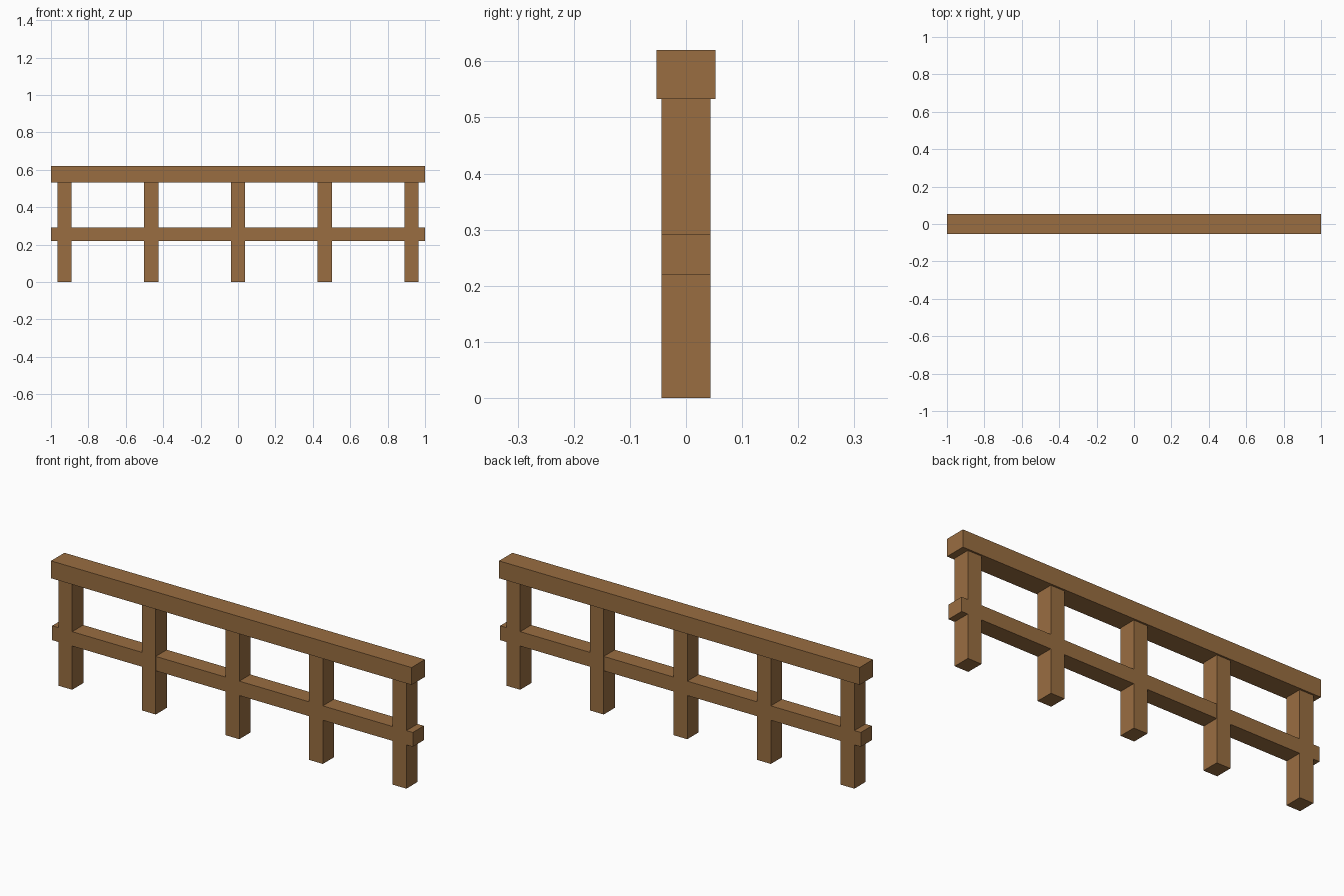
import bpy
import bmesh
from mathutils import Matrix, Vector

default = bpy.data.objects.get("Cube")
if default:
    bpy.data.objects.remove(default, do_unlink=True)

# Brown timber
wood = bpy.data.materials.new("brown_wood")
wood.use_nodes = True
colour = (0.32, 0.155, 0.053, 1)
wood.diffuse_color = colour
wood.node_tree.nodes["Principled BSDF"].inputs["Base Color"].default_value = colour


def beam(name, x, width, depth, bottom, top):
    """Square-cut timber centred on y = 0."""
    size = Vector((width, depth, top - bottom))
    centre = Vector((x, 0, (bottom + top) / 2))
    bm = bmesh.new()
    bmesh.ops.create_cube(bm, size=1, matrix=Matrix.LocRotScale(centre, None, size))
    mesh = bpy.data.meshes.new(name)
    bm.to_mesh(mesh)
    bm.free()
    mesh.materials.append(wood)
    obj = bpy.data.objects.new(name, mesh)
    bpy.context.collection.objects.link(obj)
    return obj


LENGTH = 2.0
POST_SPACING = 0.4635
POST_DEPTH = 0.088
TOP_RAIL_BOTTOM = 0.533

# Rails
beam("top_rail", 0, LENGTH, 0.106, TOP_RAIL_BOTTOM, 0.62)
beam("lower_rail", 0, LENGTH, POST_DEPTH - 0.0005, 0.219, 0.291)

# Evenly spaced posts
for i in range(5):
    beam(f"post_{i + 1}", (i - 2) * POST_SPACING, 0.076, POST_DEPTH, 0, TOP_RAIL_BOTTOM)
